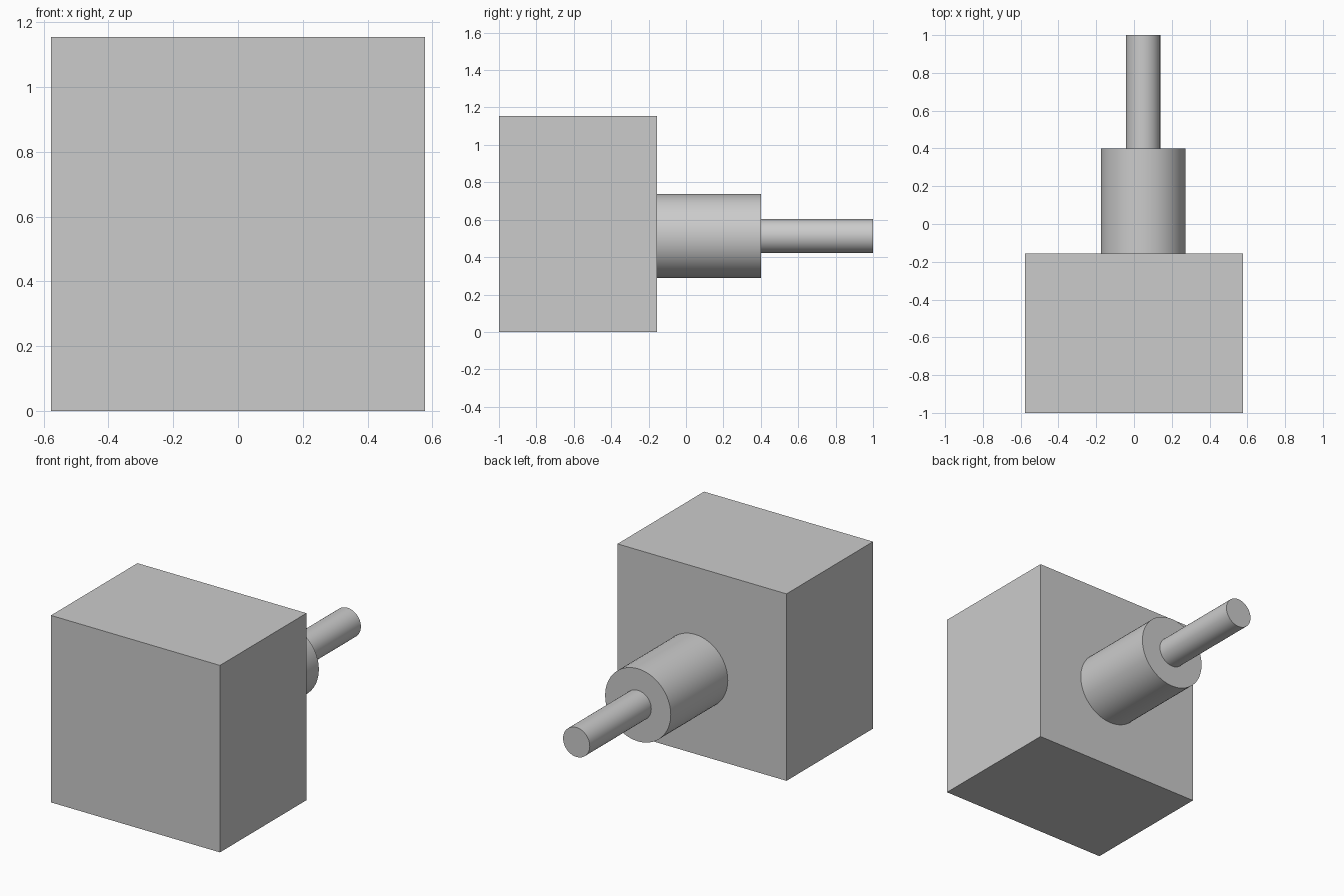
import bpy
import math

if "Cube" in bpy.data.objects:
    bpy.data.objects.remove(bpy.data.objects["Cube"])

grey = bpy.data.materials.new("light grey")
grey.diffuse_color = (0.6, 0.6, 0.6, 1)
grey.use_nodes = True
grey.node_tree.nodes["Principled BSDF"].inputs["Base Color"].default_value = grey.diffuse_color

AXIS_X, AXIS_Z = 0.048, 0.513   # shared axis of the round parts


def finish(name):
    obj = bpy.context.object
    obj.name = name
    obj.data.materials.append(grey)
    return obj


def rod(name, radius, y0, y1):
    """Cylinder along y on the shared axis."""
    bpy.ops.mesh.primitive_cylinder_add(
        vertices=64, radius=radius, depth=y1 - y0,
        location=(AXIS_X, (y0 + y1) / 2, AXIS_Z),
        rotation=(math.pi / 2, 0, 0))
    finish(name)
    bpy.ops.object.shade_smooth_by_angle(angle=math.radians(30))


# Block body
bpy.ops.mesh.primitive_cube_add(size=1, location=(0, -0.578, 0.577))
body = finish("block_body")
body.scale = (1.154, 0.844, 1.154)

# Collar and thin shaft, butted end to end
rod("collar", 0.224, -0.156, 0.40)
rod("shaft", 0.091, 0.40, 1.0)
